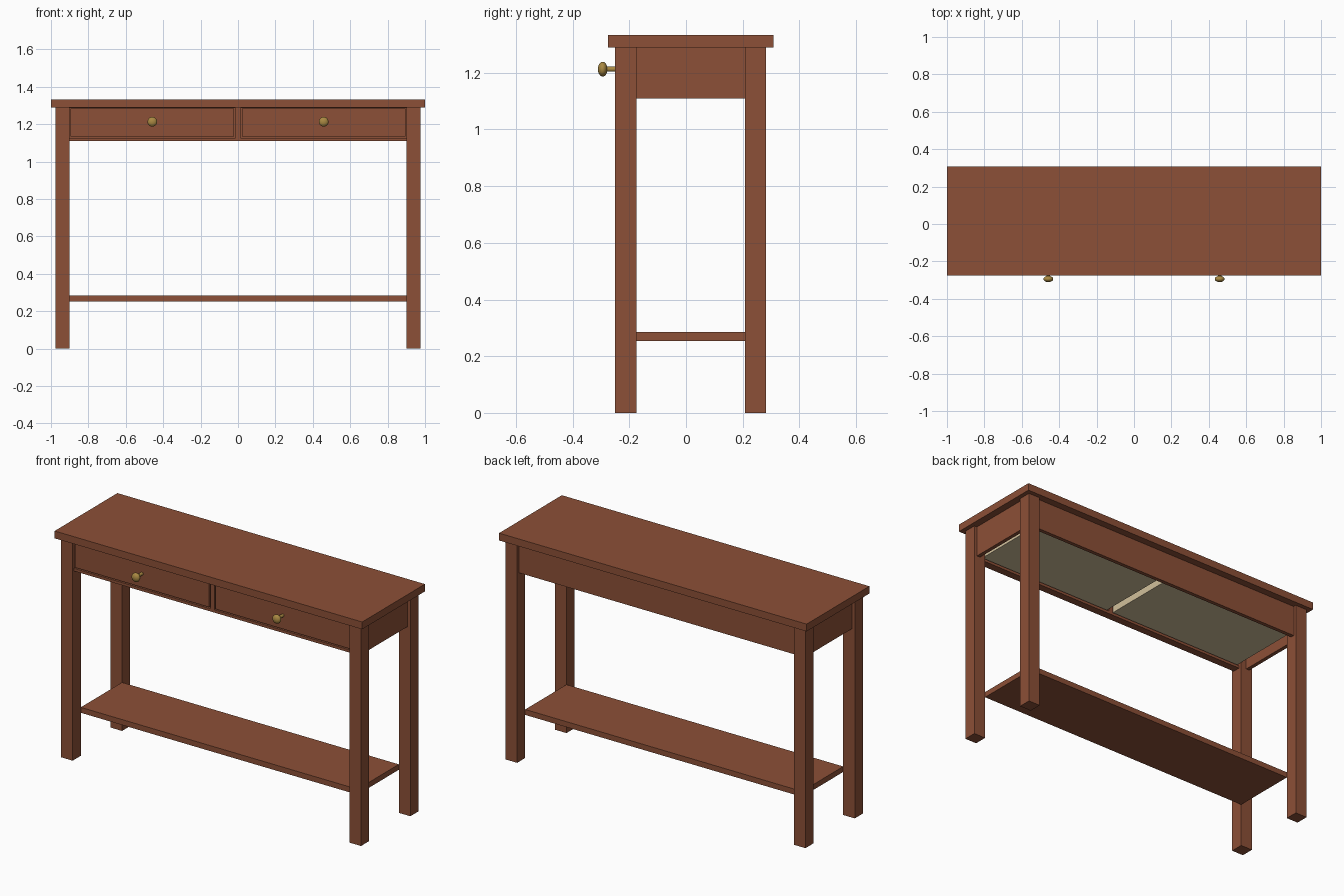
import bpy
import math
from mathutils import Matrix

cube = bpy.data.objects.get("Cube")
if cube:
    bpy.data.objects.remove(cube, do_unlink=True)


def material(name, rgb):
    mat = bpy.data.materials.new(name)
    mat.use_nodes = True
    mat.diffuse_color = (*rgb, 1)
    mat.node_tree.nodes["Principled BSDF"].inputs["Base Color"].default_value = (*rgb, 1)
    return mat


WOOD = material("reddish_brown_wood", (0.262, 0.08, 0.038))
PALE = material("pale_drawer_wood", (0.64, 0.53, 0.33))
BRASS = material("brass", (0.40, 0.25, 0.055))


def board(name, xs, ys, zs, mat=WOOD):
    """Box given by its extent along each axis."""
    spans = (xs, ys, zs)
    bpy.ops.mesh.primitive_cube_add(size=1)
    ob = bpy.context.object
    ob.name = name
    size = [max(s) - min(s) for s in spans]
    centre = [sum(s) / 2 for s in spans]
    ob.data.transform(Matrix.Diagonal((*size, 1)))
    ob.location = centre
    ob.data.materials.append(mat)
    return ob


# Main dimensions
INNER, OUTER = 0.90, 0.975
FRONT, FRONT_IN = -0.25, -0.175
BACK_IN, BACK = 0.208, 0.283
APRON, UNDER, TOP = 1.11, 1.29, 1.333
INSET, FACE = 0.0175, -0.238

# Table top and lower shelf
board("table_top", (-1, 1), (-0.275, 0.308), (UNDER, TOP))
board("lower_shelf", (-INNER, INNER), (FRONT_IN, BACK_IN), (0.253, 0.285))

# Back apron and front frame
board("back_apron", (-INNER, INNER), (BACK - INSET - 0.022, BACK - INSET), (APRON, UNDER))
board("front_bottom_rail", (-INNER, INNER), (FACE, FACE + 0.045), (APRON, 1.126))
board("front_top_rail", (-INNER, INNER), (FACE, FACE + 0.045), (1.287, UNDER))
board("drawer_divider", (-0.013, 0.013), (FACE, FACE + 0.045), (1.126, 1.287))

for side, s in (("left", 1), ("right", -1)):
    # Legs and end apron
    board(f"front_leg_{side}", (s * INNER, s * OUTER), (FRONT, FRONT_IN), (0, UNDER))
    board(f"back_leg_{side}", (s * INNER, s * OUTER), (BACK_IN, BACK), (0, UNDER))
    board(f"end_apron_{side}", (s * (OUTER - INSET - 0.022), s * (OUTER - INSET)),
          (FRONT_IN, BACK_IN), (APRON, UNDER))

    # Drawer: front panel and an open pale box behind it
    a, b, low, high = 0.021, 0.895, 1.133, 1.27
    y0, y1, t = FACE + 0.022, 0.225, 0.014
    board(f"drawer_front_{side}", (s * a, s * b), (FACE, y0), (low, 1.283))
    board(f"drawer_bottom_{side}", (s * a, s * b), (y0, y1), (low, low + t), PALE)
    board(f"drawer_inner_side_{side}", (s * a, s * (a + t)), (y0, y1), (low + t, high), PALE)
    board(f"drawer_outer_side_{side}", (s * (b - t), s * b), (y0, y1), (low + t, high), PALE)
    board(f"drawer_back_{side}", (s * (a + t), s * (b - t)), (y1 - t, y1), (low + t, high), PALE)

    # Knob: stem and flattened round head
    x, z = s * 0.458, 1.213
    bpy.ops.mesh.primitive_cylinder_add(vertices=20, radius=0.009, depth=0.06,
                                        location=(x, -0.265, z), rotation=(math.pi / 2, 0, 0))
    stem = bpy.context.object
    stem.name = f"knob_stem_{side}"
    bpy.ops.mesh.primitive_uv_sphere_add(segments=24, ring_count=14, radius=0.026,
                                         location=(x, -0.294, z), rotation=(math.pi / 2, 0, 0))
    head = bpy.context.object
    head.name = f"knob_head_{side}"
    head.data.transform(Matrix.Diagonal((1, 1, 0.65, 1)))
    for ob in (stem, head):
        ob.data.materials.append(BRASS)
        bpy.ops.object.select_all(action="DESELECT")
        ob.select_set(True)
        bpy.context.view_layer.objects.active = ob
        bpy.ops.object.shade_smooth_by_angle()
